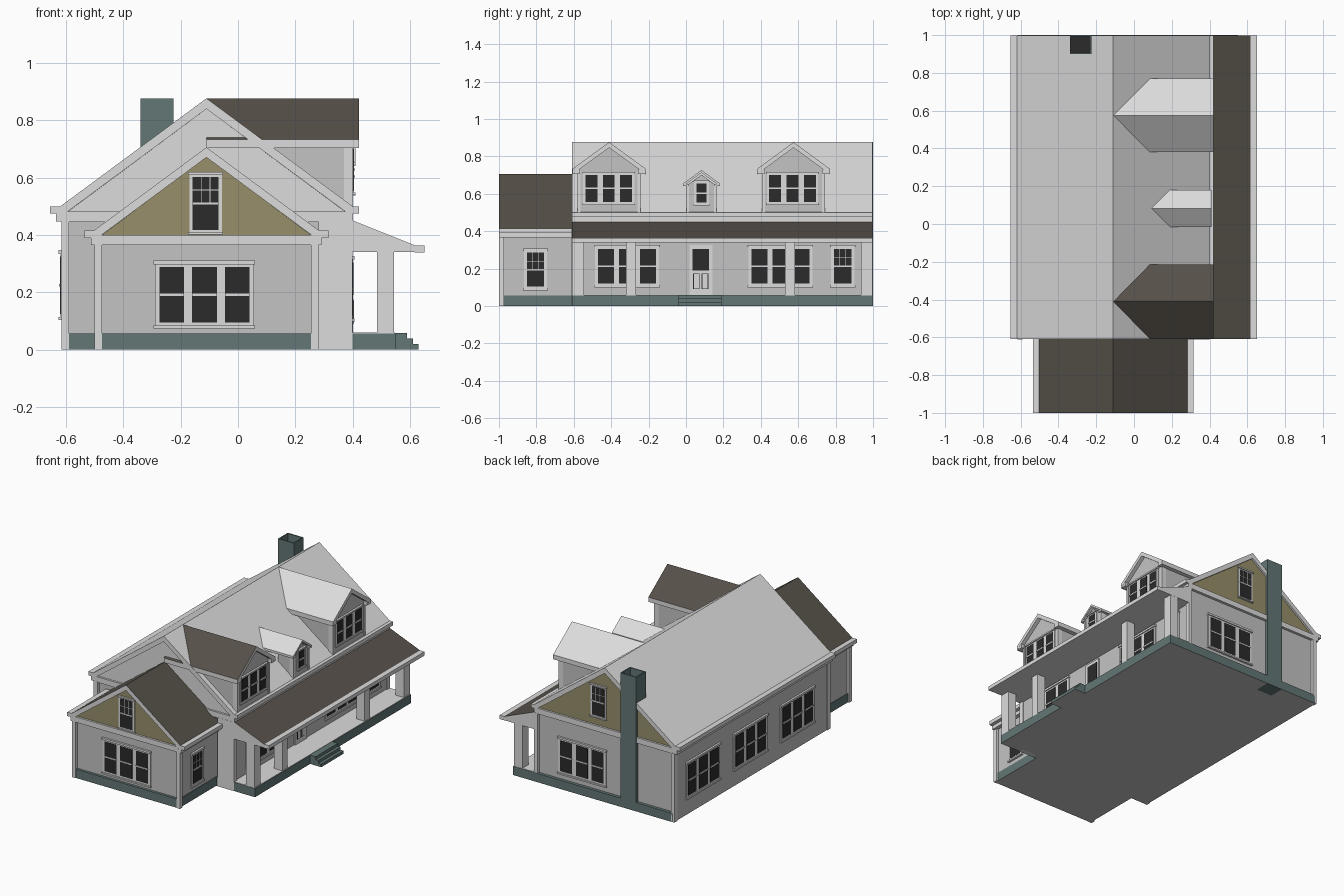
import bpy, bmesh

if "Cube" in bpy.data.objects:
    bpy.data.objects.remove(bpy.data.objects["Cube"])

COLORS = {
    "trim_light_grey": (0.72, 0.72, 0.72, 1),
    "wall_grey": (0.55, 0.55, 0.55, 1),
    "roof_brown": (0.092, 0.080, 0.066, 1),
    "foundation_green": (0.125, 0.185, 0.18, 1),
    "gable_tan": (0.31, 0.275, 0.145, 1),
    "glass_dark": (0.024, 0.024, 0.024, 1),
}
NAMES = list(COLORS)
TRIM, WALL, ROOF, GREEN, TAN, GLASS = range(6)
for n, c in COLORS.items():
    bpy.data.materials.new(n).diffuse_color = c


def finish(name, bm):
    bmesh.ops.recalc_face_normals(bm, faces=bm.faces[:])
    me = bpy.data.meshes.new(name)
    bm.to_mesh(me)
    bm.free()
    for n in NAMES:
        me.materials.append(bpy.data.materials[n])
    ob = bpy.data.objects.new(name, me)
    bpy.context.collection.objects.link(ob)
    return ob


def add_box(bm, x0, x1, y0, y1, z0, z1, mat):
    vs = [bm.verts.new((x, y, z)) for x in sorted((x0, x1))
          for y in sorted((y0, y1)) for z in (z0, z1)]
    for q in ((0, 1, 3, 2), (4, 6, 7, 5), (0, 4, 5, 1), (2, 3, 7, 6), (0, 2, 6, 4), (1, 5, 7, 3)):
        bm.faces.new([vs[i] for i in q]).material_index = mat


def boxes(name, mat, *dims):
    bm = bmesh.new()
    for d in dims:
        add_box(bm, *d, mat)
    return finish(name, bm)


def recolor(ob, mat, rule):
    for p in ob.data.polygons:
        if rule(p.normal):
            p.material_index = mat


def prism(name, mat, profile, axis, a, b, top=None):
    """Extrude a (horizontal, z) profile along the x or y axis."""
    bm = bmesh.new()
    rings = [[bm.verts.new((h, t, z) if axis == "y" else (t, h, z)) for h, z in profile]
             for t in (a, b)]
    n = len(profile)
    for r in rings:
        bm.faces.new(r)
    for i in range(n):
        j = (i + 1) % n
        bm.faces.new((rings[0][i], rings[0][j], rings[1][j], rings[1][i]))
    for f in bm.faces:
        f.material_index = mat
    ob = finish(name, bm)
    if top is not None:
        recolor(ob, top, lambda v: v.z > 0.3)
    return ob


def gable_roof(name, mid, half, ridge, eave, thick, axis, a, b, top=TRIM):
    l, r = mid - half, mid + half
    prism(name, TRIM, [(l, eave), (mid, ridge), (r, eave), (r, eave - thick),
                       (mid, ridge - thick), (l, eave - thick)], axis, a, b, top)


def house_body(name, mid, half, apex, eave, base, axis, a, b):
    l, r = mid - half, mid + half
    prism(name, WALL, [(l, base), (r, base), (r, eave), (mid, apex), (l, eave)], axis, a, b)


def placer(bm, side, p):
    """Box adder in wall coordinates: u across, z up, d outward."""
    def put(u0, u1, z0, z1, d0, d1, mat):
        s = 1 if side in ("back", "right") else -1
        if side in ("front", "back"):
            add_box(bm, u0, u1, p + s * d0, p + s * d1, z0, z1, mat)
        else:
            add_box(bm, p + s * d0, p + s * d1, u0, u1, z0, z1, mat)
    return put


def window(name, side, p, u, z0, z1, n=1, pane=0.086, gap=0.028, grid=False, edge=0.016):
    bm = bmesh.new()
    put = placer(bm, side, p)
    w = n * pane + (n - 1) * gap
    l, zm = u - w / 2, (z0 + z1) / 2
    put(l - edge, l + w + edge, z0 - edge, z1 + edge, 0, 0.006, TRIM)
    put(l - edge - 0.004, l + w + edge + 0.004, z1 + edge * .6, z1 + edge * 1.4, 0, 0.013, TRIM)
    put(l - edge - 0.004, l + w + edge + 0.004, z0 - edge * 1.3, z0 - edge * .7, 0, 0.013, TRIM)
    for i in range(n):
        a = l + i * (pane + gap)
        put(a, a + pane, z0, z1, 0.006, 0.008, GLASS)
        put(a, a + pane, zm - 0.004, zm + 0.004, 0.006, 0.012, TRIM)
        if grid:
            for k in (1, 2):
                c = a + pane * k / 3
                put(c - .0015, c + .0015, zm, z1, 0.006, 0.010, TRIM)
            zq = (zm + z1) / 2
            put(a, a + pane, zq - .0015, zq + .0015, 0.006, 0.010, TRIM)
    return finish(name, bm)


# Main house body, roof and gables
MID = -0.11
house_body("main_walls", MID, 0.503, 0.85, 0.48, 0.002, "y", -0.59, 0.98)
gable_roof("main_roof", MID, 0.51, 0.877, 0.50, 0.037, "y", -0.61, 0.998)
for nm, mat, a, b in (("front_main_gable", TRIM, -0.597, -0.585), ("back_gable", TAN, 0.975, 0.985)):
    prism(nm, mat, [(MID - .486, .48), (MID + .486, .48), (MID, .84)], "y", a, b)
boxes("main_gutters", TRIM,
      (-.655, -.612, -.61, .998, .475, .5), (-.635, -.605, -.61, .998, .448, .475),
      (.385, .422, -.61, .998, .475, .5), (.385, .402, -.61, .998, .448, .475))
boxes("main_frieze", TRIM, (-.615, .4, -.61, -.585, .446, .482), (-.615, .4, .975, .998, .446, .482))
boxes("main_corner_boards", TRIM,
      (-.616, -.59, -.611, -.58, 0, .45), (-.616, -.59, .97, 1, 0, .45),
      (.28, .4, -.611, -.58, 0, .45), (.375, .4, .97, .999, .055, .45))

# Foundation with porch deck and steps
base = boxes("foundation", GREEN, (-.605, .55, -.61, 1, 0, .057), (-.49, .27, -.997, -.6, 0, .057))
steps = boxes("porch_steps", GREEN, (.545, .59, -.04, .19, 0, .058),
              (.585, .61, -.04, .19, 0, .039), (.605, .63, -.04, .19, 0, .02))
for ob in (base, steps):
    recolor(ob, WALL, lambda v: v.z < -0.5)
boxes("porch_floor", TRIM, (.39, .548, -.608, .998, .057, .06))

# Front wing
house_body("wing_walls", MID, 0.375, 0.68, 0.40, 0.002, "y", -0.98, -0.585)
gable_roof("wing_roof", MID, 0.395, 0.706, 0.414, 0.035, "y", -1, -0.58, ROOF)
prism("wing_gable", TAN, [(MID - .368, .398), (MID + .368, .398), (MID, .672)], "y", -.986, -.97)
for s, nm in ((-1, "left"), (1, "right")):
    boxes(f"wing_{nm}_gutter", TRIM,
          (MID + s * .38, MID + s * .425, -1, -.6, .39, .415),
          (MID + s * .37, MID + s * .402, -1, -.6, .366, .39))
    boxes(f"wing_{nm}_corner_board", TRIM, (MID + s * .365, MID + s * .39, -1, -.972, 0, .37))
boxes("wing_frieze", TRIM, (-.5, .28, -.999, -.97, .365, .4))

# Porch roof, gutter and posts
prism("porch_roof", TRIM, [(.39, .455), (.62, .363), (.62, .34), (.39, .34)], "y", -.61, .998, ROOF)
boxes("porch_gutter", TRIM, (.615, .65, -.61, .998, .339, .364))
for i, (a, b) in enumerate(((-.609, -.545), (-.32, -.268), (.53, .584), (.935, .997))):
    boxes(f"porch_post_{i + 1}", TRIM, (.485, .545, a, b, .058, .342))


# Dormers: gabled boxes running back into the main roof
def dormer(name, yc, half, ridge, eave, wall, xback, xfront, top):
    slope = (ridge - eave) / half
    house_body(name + "_walls", yc, wall, ridge - .025, ridge - .025 - slope * wall, .46, "x", xback + .2, .397)
    gable_roof(name + "_roof", yc, half, ridge, eave, half * .15, "x", xback, xfront, top)
    t = half * .14
    boxes(name + "_eaves", TRIM, *[(xback + .15, xfront - .001, yc + s * (wall - .01), yc + s * (half - .002),
                                   eave - t, eave - .002) for s in (-1, 1)])
    boxes(name + "_corner_boards", TRIM, *[(.37, .401, yc + s * (wall - .012), yc + s * (wall + .003),
                                           .48, eave - .01) for s in (-1, 1)])


dormer("front_dormer", -.411, .197, .876, .733, .165, MID, .422, ROOF)
dormer("rear_dormer", .575, .195, .876, .733, .165, MID, .422, TRIM)
dormer("small_dormer", .083, .098, .727, .655, .078, .085, .41, TRIM)
for nm, y in (("front", -.413), ("rear", .57)):
    window(nm + "_dormer_window", "right", .397, y, .557, .7, 3, .064, .029, edge=.012)
window("small_dormer_window", "right", .397, .083, .553, .655, 1, .055, edge=.012)

# Wing windows
window("wing_triple_window", "front", -.98, -.117, .095, .288, 3)
window("wing_gable_window", "front", -.984, -.113, .417, .603, 1, .09, grid=True, edge=.012)
window("wing_side_window", "right", .265, -.805, .105, .285, 1, .092, grid=True)

# Porch wall windows and door
window("porch_window_1", "right", .393, -.315, .12, .305, 3, .086, .026)
window("porch_window_2", "right", .393, .505, .12, .305, 3, .086, .026)
window("porch_single_window", "right", .393, .838, .12, .305, 1, .094, grid=True)
bm = bmesh.new()
put = placer(bm, "right", .393)
put(.018, .142, .058, .325, 0, .008, TRIM)
put(.036, .124, .19, .305, .008, .010, GLASS)
for a in (.038, .084):
    put(a, a + .035, .09, .175, .008, .010, GLASS)
    put(a + .004, a + .031, .094, .171, .008, .012, TRIM)
finish("front_door", bm)

# Left and back wall windows
for i, y in enumerate((.705, .215, -.27)):
    window(f"left_window_{i + 1}", "left", -.613, y, .125, .325, 3)
window("back_triple_window", "back", .98, .062, .11, .31, 3)
window("back_gable_window", "back", .984, -.058, .545, .73, 1, .09, grid=True, edge=.012)

# Chimney with an open flue
bm = bmesh.new()
add_box(bm, -.34, -.225, .9, 1, 0, .876, GREEN)
bm.normal_update()
top = max(bm.faces, key=lambda f: f.calc_center_median().z)
bmesh.ops.inset_region(bm, faces=[top], thickness=.011)
res = bmesh.ops.extrude_face_region(bm, geom=[top])
for v in [g for g in res["geom"] if isinstance(g, bmesh.types.BMVert)]:
    v.co.z -= .08
for g in res["geom"]:
    if isinstance(g, bmesh.types.BMFace):
        g.material_index = GLASS
if top.is_valid:
    bmesh.ops.delete(bm, geom=[top], context="FACES_ONLY")
finish("chimney", bm)

for m in bpy.data.materials:
    if m.users and not m.is_grease_pencil:
        m.use_nodes = True
        m.node_tree.nodes["Principled BSDF"].inputs["Base Color"].default_value = m.diffuse_color
